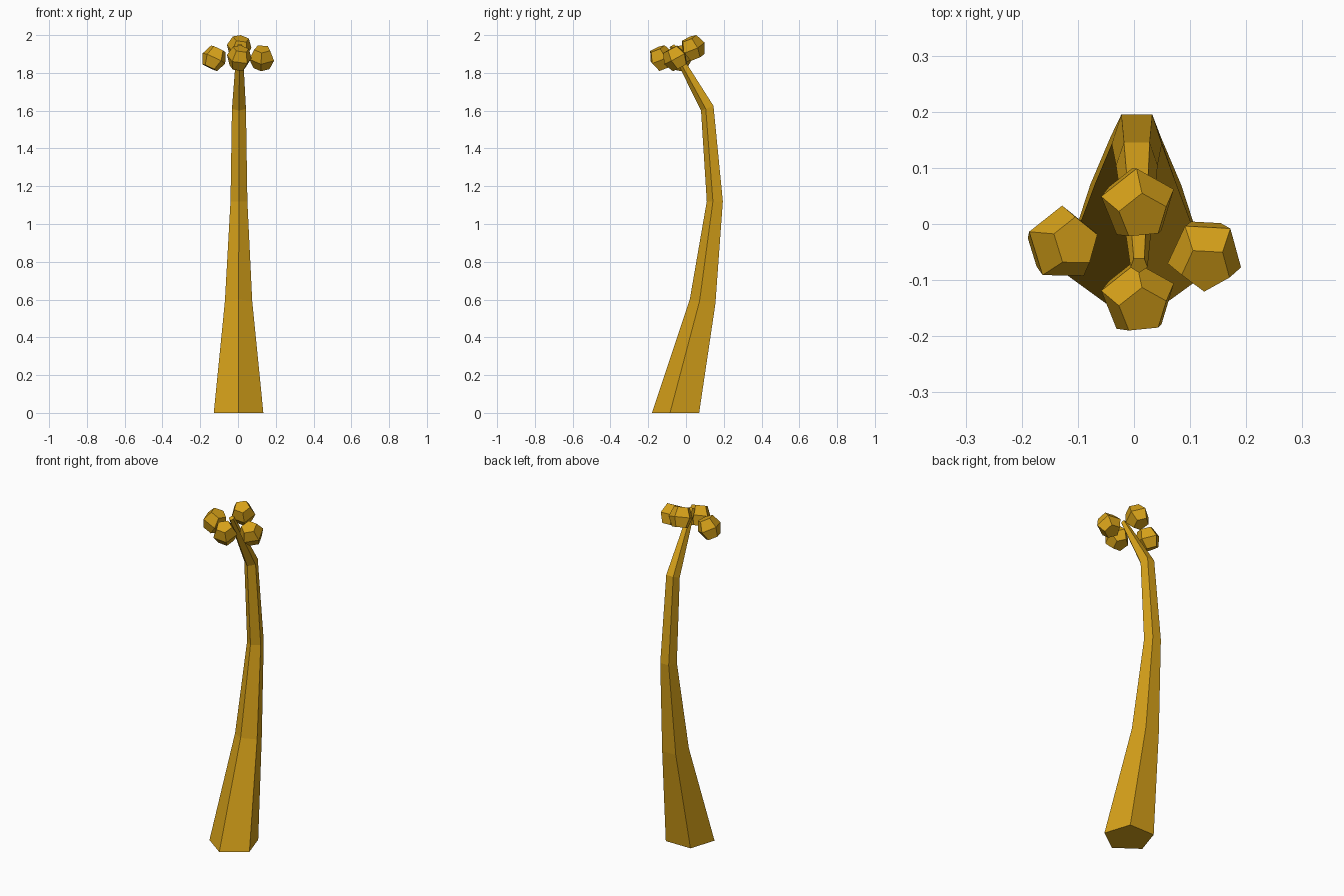
import bpy, bmesh
from math import sin, cos, pi, radians
from mathutils import Matrix, Vector

cube = bpy.data.objects.get("Cube")
if cube:
    bpy.data.objects.remove(cube)

gold = bpy.data.materials.new("golden_brown")
gold.use_nodes = True
gold.diffuse_color = (0.68, 0.36, 0.01, 1)
gold.node_tree.nodes["Principled BSDF"].inputs["Base Color"].default_value = gold.diffuse_color

SIDES = 5


def pentagon(bm, radius, matrix, start):
    """Ring of five vertices in the local xy plane of the matrix."""
    angles = [start + 2 * pi * i / SIDES for i in range(SIDES)]
    return [bm.verts.new(matrix @ Vector((radius * cos(a), radius * sin(a), 0))) for a in angles]


def loft(name, rings, start):
    """Closed flat-shaded solid through a list of (radius, matrix) rings."""
    bm = bmesh.new()
    loops = [pentagon(bm, r, m, start) for r, m in rings]
    for low, high in zip(loops, loops[1:]):
        for i in range(SIDES):
            j = (i + 1) % SIDES
            bm.faces.new((low[i], low[j], high[j], high[i]))
    bm.faces.new(loops[0][::-1])
    bm.faces.new(loops[-1])
    bmesh.ops.recalc_face_normals(bm, faces=bm.faces)
    mesh = bpy.data.meshes.new(name)
    bm.to_mesh(mesh)
    bm.free()
    mesh.materials.append(gold)
    obj = bpy.data.objects.new(name, mesh)
    bpy.context.collection.objects.link(obj)
    return obj


# Curved tapering trunk: centre, radius, backward tilt in degrees
trunk_rings = [
    ((0.003, -0.042, 0), 0.138, 0),
    ((0.003, 0.095, 0.588), 0.076, -10),
    ((0.005, 0.157, 1.12), 0.047, 0),
    ((0.005, 0.116, 1.614), 0.039, 21),
    ((0.009, -0.073, 1.945), 0.016, 30),
]
loft("trunk",
     [(r, Matrix.Translation(c) @ Matrix.Rotation(radians(t), 4, "X")) for c, r, t in trunk_rings],
     -pi / 2)


# Faceted nuts: pentagonal barrel with a wide middle and two smaller caps
def nut(name, centre, axis, spin):
    turn = Vector((0, 0, 1)).rotation_difference(Vector(axis)).to_matrix().to_4x4()
    place = Matrix.Translation(centre) @ turn
    rings = [(r, place @ Matrix.Translation((0, 0, h)))
             for r, h in ((0.045, -0.055), (0.069, 0), (0.045, 0.055))]
    loft(name, rings, radians(spin))


nut("back_nut", (0.007, 0.036, 1.932), (0.16, -0.4, 0.9), 22)
nut("front_nut", (0.007, -0.132, 1.878), (0.16, -0.4, 0.9), 22)
nut("left_nut", (0.127, -0.055, 1.878), (0.03, -0.47, 0.88), 266)
nut("right_nut", (-0.127, -0.036, 1.878), (0.42, 0.07, 0.9), 90)
